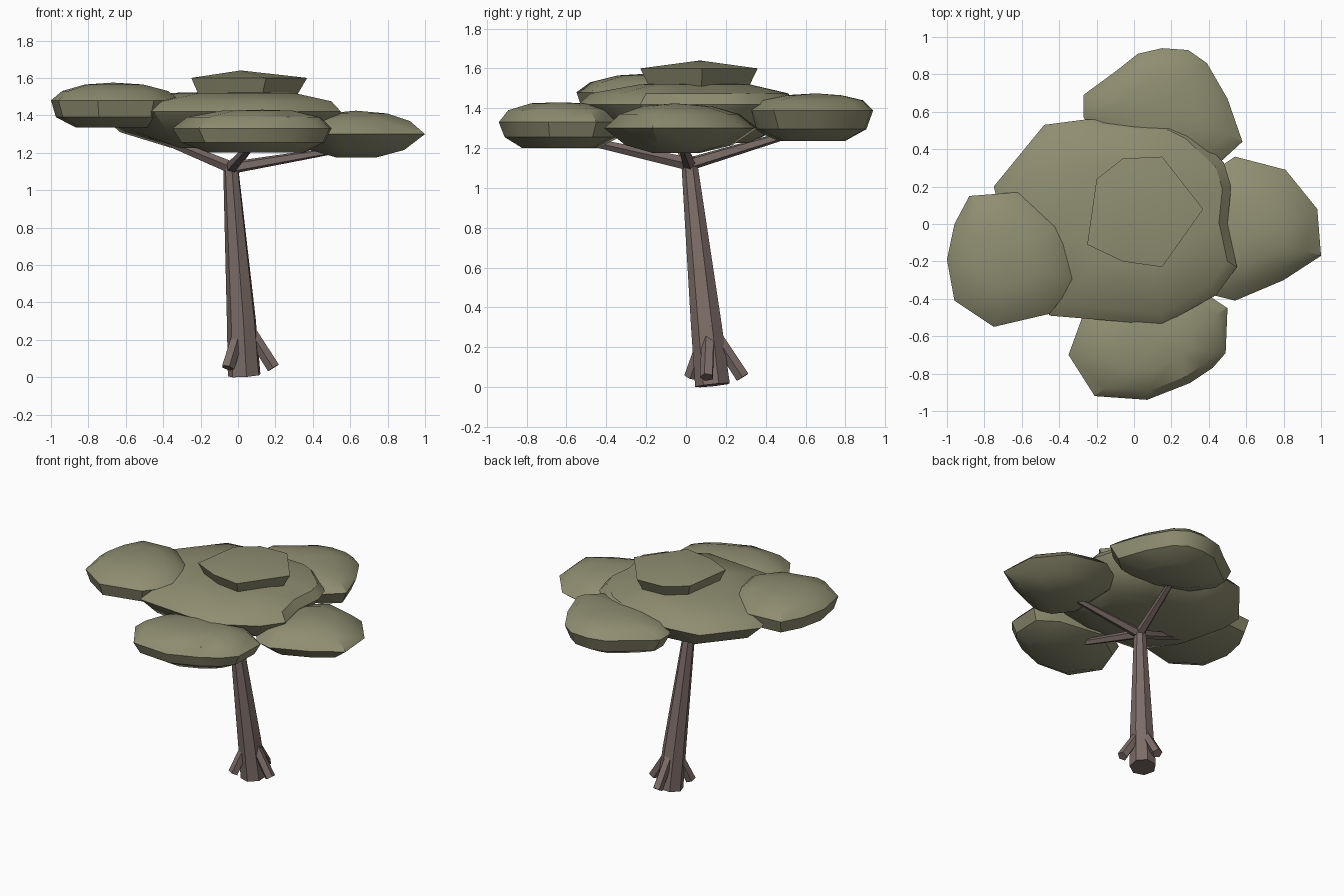
import bpy
import bmesh
import math
from mathutils import Vector

default = bpy.data.objects.get("Cube")
if default:
    bpy.data.objects.remove(default, do_unlink=True)


def make_material(name, colour):
    mat = bpy.data.materials.new(name)
    mat.use_nodes = True
    mat.diffuse_color = colour
    mat.node_tree.nodes["Principled BSDF"].inputs["Base Color"].default_value = colour
    return mat


leaf = make_material("olive leaves", (0.275, 0.27, 0.165, 1))
bark = make_material("brown bark", (0.205, 0.155, 0.14, 1))


def finish(name, bm, mat, smooth_angle=None):
    bmesh.ops.recalc_face_normals(bm, faces=bm.faces)
    mesh = bpy.data.meshes.new(name)
    bm.to_mesh(mesh)
    bm.free()
    mesh.materials.append(mat)
    obj = bpy.data.objects.new(name, mesh)
    bpy.context.collection.objects.link(obj)
    if smooth_angle:
        bpy.ops.object.select_all(action="DESELECT")
        obj.select_set(True)
        bpy.context.view_layer.objects.active = obj
        bpy.ops.object.shade_smooth_by_angle(angle=math.radians(smooth_angle))
    return obj


def loft(bm, rings):
    """Skin a stack of equal-length rings and return their vertices."""
    loops = [[bm.verts.new(p) for p in ring] for ring in rings]
    for low, high in zip(loops, loops[1:]):
        for i in range(len(low)):
            j = (i + 1) % len(low)
            bm.faces.new((low[i], low[j], high[j], high[i]))
    return loops


def clump(name, outline, levels, peak, smooth_angle=35):
    """Leaf clump: the plan outline scaled at each (scale, height) level."""
    points = [Vector(p) for p in outline]
    middle = sum(points, Vector((0, 0))) / len(points)
    bm = bmesh.new()
    rings = []
    for scale, z in levels:
        rings.append([(*(middle + (p - middle) * scale), z) for p in points])
    loops = loft(bm, rings)
    bm.faces.new(loops[0])
    tip = bm.verts.new((*middle, peak))
    top = loops[-1]
    for i in range(len(top)):
        bm.faces.new((top[i], top[(i + 1) % len(top)], tip))
    return finish(name, bm, leaf, smooth_angle)


def limb(name, path, radii, sides):
    """Tapered faceted limb along a path."""
    path = [Vector(p) for p in path]
    turn = (path[-1] - path[0]).to_track_quat("Z", "Y")
    bm = bmesh.new()
    rings = []
    for centre, r in zip(path, radii):
        ring = []
        for i in range(sides):
            a = math.tau * i / sides
            ring.append(centre + turn @ Vector((r * math.cos(a), r * math.sin(a), 0)))
        rings.append(ring)
    loops = loft(bm, rings)
    bm.faces.new(loops[0])
    bm.faces.new(loops[-1])
    return finish(name, bm, bark)


# Leaning trunk
limb("trunk", [(0.035, 0.135, 0.01), (0.02, 0.105, 0.3), (-0.04, 0.015, 1.15)],
     [0.09, 0.08, 0.04], 7)

# Four branches spreading from the trunk top
fork = (-0.035, 0.015, 1.12)
for side, end in {
    "left": (0.5, -0.02, 1.21),
    "right": (-0.52, -0.08, 1.32),
    "front": (0.08, -0.56, 1.25),
    "back": (0.1, 0.55, 1.28),
}.items():
    limb(side + "_branch", [fork, end], [0.034, 0.02], 5)

# Three buttress roots around the foot
for side, foot in {
    "left": (0.19, 0.105, 0.05),
    "front_right": (-0.055, 0.025, 0.05),
    "back": (0.035, 0.285, 0.05),
}.items():
    limb(side + "_root", [foot, (0.025, 0.115, 0.31)], [0.036, 0.033], 5)

# Broad middle of the canopy
clump("middle_canopy",
      [(-0.75, 0.2), (-0.48, 0.53), (-0.25, 0.56), (0.2, 0.55), (0.3, 0.5),
       (0.48, 0.33), (0.52, 0.2), (0.5, 0), (0.55, -0.23), (0.44, -0.38),
       (0.15, -0.54), (-0.45, -0.49), (-0.65, -0.2)],
      [(0.5, 1.225), (0.85, 1.31), (1, 1.42), (0.9, 1.475), (0.5, 1.52)], 1.53)

# Side clumps
clump("left_canopy",
      [(0.54, 0.36), (0.81, 0.29), (0.98, 0.08), (1, -0.17), (0.8, -0.3),
       (0.54, -0.41), (0.42, -0.38), (0.28, -0.2), (0.3, 0.2)],
      [(0.3, 1.175), (0.7, 1.215), (1, 1.3), (0.78, 1.37), (0.45, 1.41)], 1.425)
clump("right_canopy",
      [(-0.62, 0.17), (-0.88, 0.15), (-0.96, 0), (-1, -0.19), (-0.96, -0.41),
       (-0.75, -0.55), (-0.45, -0.48), (-0.31, -0.3), (-0.35, -0.1), (-0.4, 0)],
      [(0.6, 1.335), (0.92, 1.39), (1, 1.48), (0.82, 1.53), (0.45, 1.565)], 1.575)
clump("front_canopy",
      [(-0.27, -0.48), (-0.35, -0.7), (-0.21, -0.92), (0.07, -0.94),
       (0.3, -0.85), (0.42, -0.77), (0.49, -0.69), (0.5, -0.45), (0.35, -0.35),
       (0, -0.3)],
      [(0.6, 1.2), (0.9, 1.255), (1, 1.33), (0.84, 1.39), (0.45, 1.425)], 1.43)
clump("back_canopy",
      [(-0.27, 0.57), (-0.27, 0.69), (-0.08, 0.83), (0.02, 0.91), (0.15, 0.94),
       (0.29, 0.93), (0.39, 0.86), (0.5, 0.67), (0.58, 0.44), (0.46, 0.33),
       (0.15, 0.28), (-0.15, 0.4)],
      [(0.5, 1.235), (0.88, 1.295), (1, 1.39), (0.82, 1.44), (0.45, 1.465)], 1.475)

# Faceted cap on top
clump("top_canopy",
      [(-0.2, 0.24), (-0.06, 0.35), (0.15, 0.36), (0.37, 0.08), (0.15, -0.23),
       (-0.06, -0.2), (-0.25, -0.11)],
      [(0.85, 1.51), (1, 1.6)], 1.64, 20)
